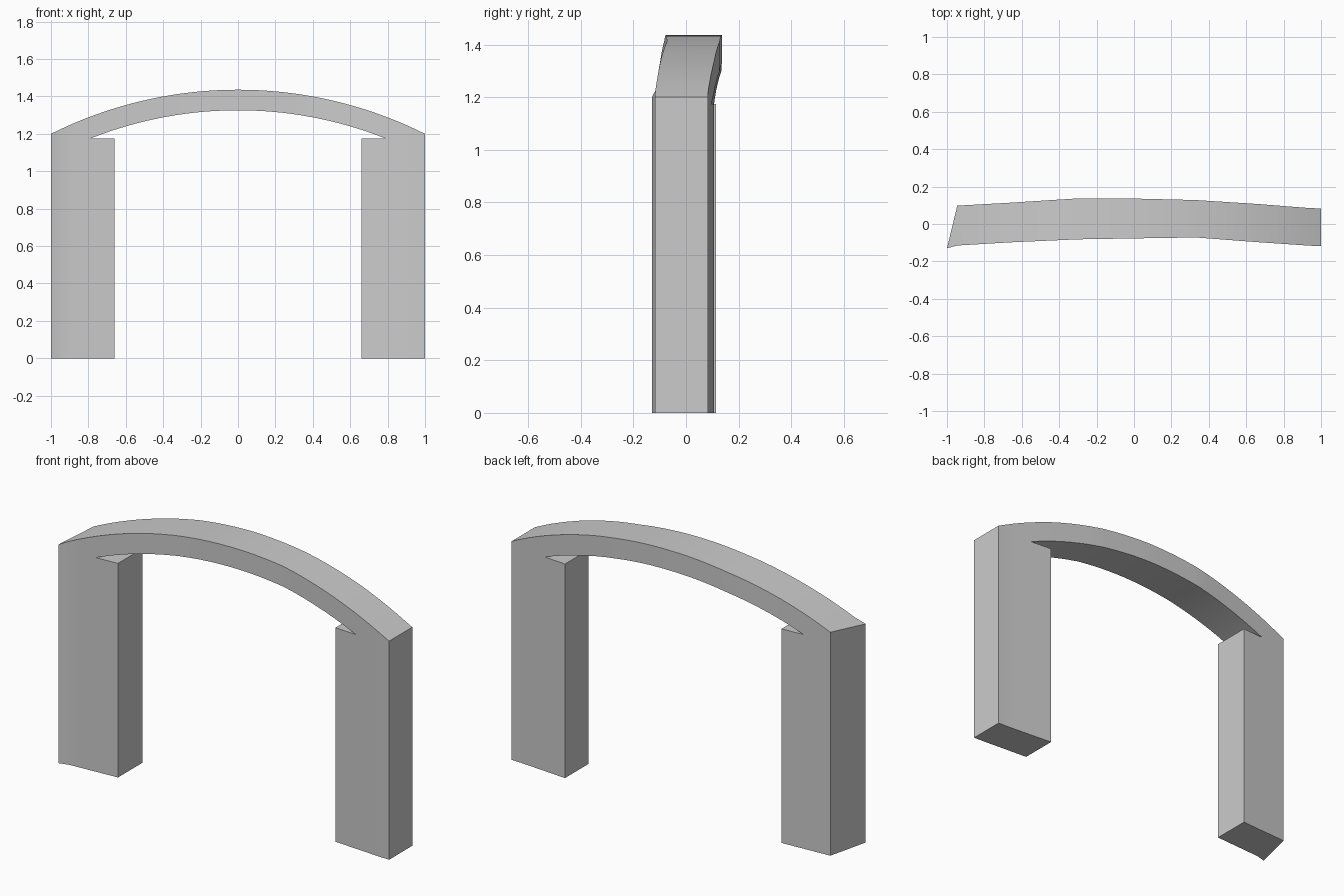
import bpy, bmesh, math

if "Cube" in bpy.data.objects:
    bpy.data.objects.remove(bpy.data.objects["Cube"])

LEG_TOP, OPEN_X, LEG_X = 1.175, 0.79, 0.66
FRONT = [(-1, -.13), (-.945, -.115), (-.66, -.098), (-.3, -.082), (0, -.077), (.33, -.072), (.66, -.097), (.94, -.116), (1, -.118)]
BACK = [(-1, .098), (-.945, .098), (-.66, .114), (-.33, .135), (0, .136), (.33, .128), (.66, .107), (.94, .085), (1, .083)]


def lerp(pts, x):
    for (x0, y0), (x1, y1) in zip(pts, pts[1:]):
        if x <= x1 + 1e-6:
            return y0 + (y1 - y0) * (x - x0) / (x1 - x0)
    return pts[-1][1]


def arc(x, peak, half, drop):
    r = (half * half + drop * drop) / (2 * drop)
    return peak - r + math.sqrt(r * r - x * x)


def top(x):
    return arc(x, 1.436, 1.0, 0.236)


def low(x):
    return LEG_TOP if abs(x) >= OPEN_X - 1e-6 else arc(x, 1.326, OPEN_X, 1.326 - LEG_TOP)


# Front profile in vertical strips
half = [0, .06, .12, .18, .24, .3, .33, .4, .46, .53, .6, .66, .72, .79, .84, .89, .945, 1]
xs = sorted({s * h for h in half for s in (-1, 1)})
bm = bmesh.new()


def cell(x0, x1, b0, b1, t0, t1):
    bm.faces.new([bm.verts.new(p) for p in ((x0, 0, b0), (x1, 0, b1), (x1, 0, t1), (x0, 0, t0))])


for x0, x1 in zip(xs, xs[1:]):
    cell(x0, x1, low(x0), low(x1), top(x0), top(x1))
    if min(abs(x0), abs(x1)) > LEG_X - 1e-6:
        cell(x0, x1, 0, 0, LEG_TOP, LEG_TOP)
bmesh.ops.remove_doubles(bm, verts=bm.verts[:], dist=1e-4)

# Thickness following the bowed plan, with a slanted left end
front = bm.verts[:]
ret = bmesh.ops.extrude_face_region(bm, geom=bm.faces[:], use_keep_orig=True)
back = [g for g in ret["geom"] if isinstance(g, bmesh.types.BMVert)]
for v in front:
    v.co.y = lerp(FRONT, v.co.x)
for v in back:
    if v.co.x < -.945:
        v.co.x = -.945
        if v.co.z > LEG_TOP + .01:
            v.co.z = top(-.945)
    v.co.y = lerp(BACK, v.co.x)
bmesh.ops.remove_doubles(bm, verts=bm.verts[:], dist=1e-4)
bmesh.ops.recalc_face_normals(bm, faces=bm.faces[:])

mesh = bpy.data.meshes.new("arch_frame")
bm.to_mesh(mesh)
bm.free()
obj = bpy.data.objects.new("arch_frame", mesh)
bpy.context.collection.objects.link(obj)
bpy.context.view_layer.objects.active = obj
obj.select_set(True)
bpy.ops.object.shade_smooth_by_angle(angle=math.radians(20))
